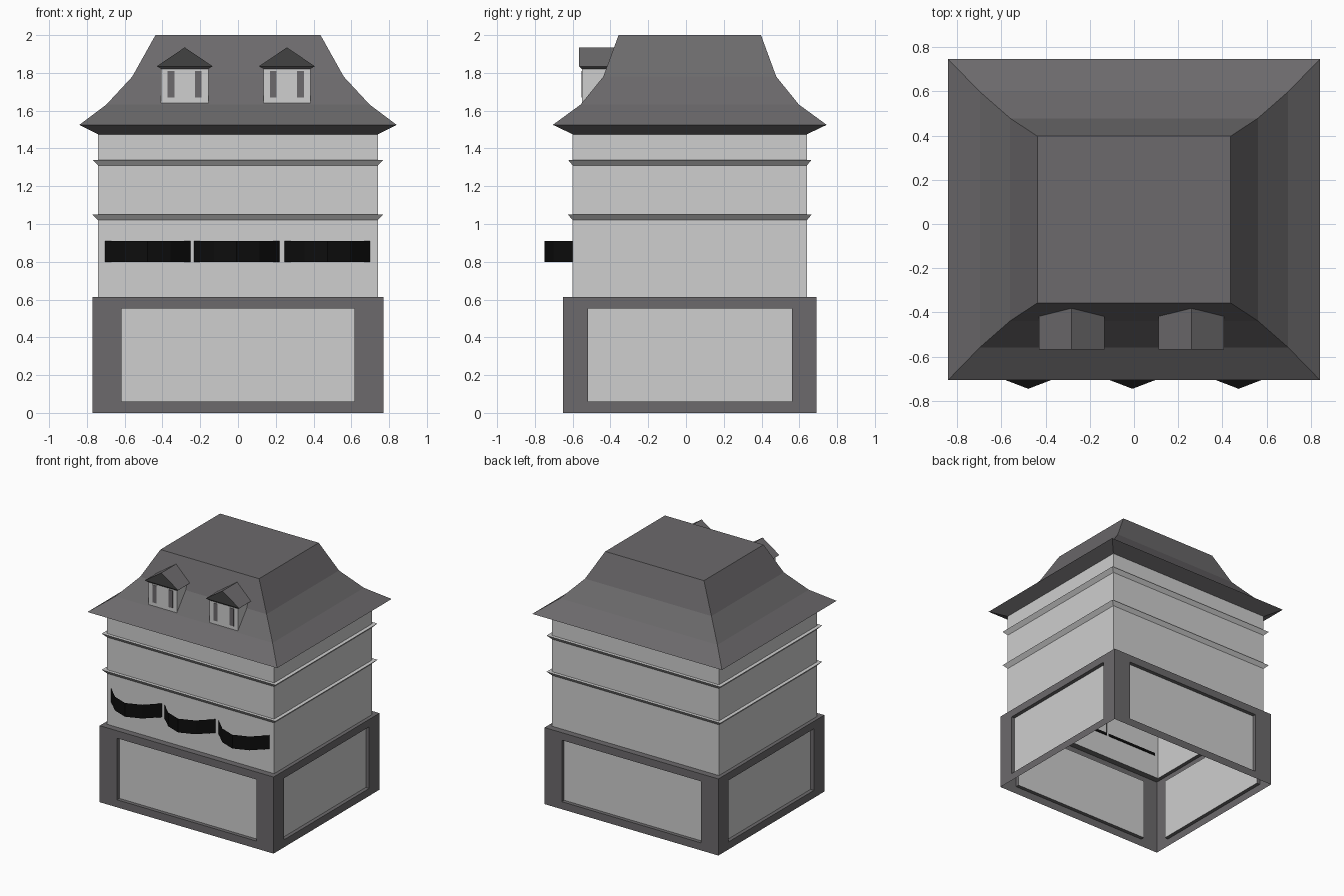
import bpy, bmesh

if "Cube" in bpy.data.objects:
    bpy.data.objects.remove(bpy.data.objects["Cube"])

CY = 0.02  # building centre in y (balconies push it back)

def material(name, rgb):
    m = bpy.data.materials.new(name)
    m.diffuse_color = (*rgb, 1)
    m.use_nodes = True
    m.node_tree.nodes["Principled BSDF"].inputs["Base Color"].default_value = m.diffuse_color
    return m

WALL = material("pale plaster", (0.62, 0.62, 0.62))
SLATE = material("slate grey", (0.15, 0.144, 0.15))
GABLE = material("dark gable grey", (0.055, 0.055, 0.055))
IRON = material("black iron", (0.004, 0.004, 0.004))

def finish(name, bm, *mats):
    me = bpy.data.meshes.new(name)
    bm.to_mesh(me)
    bm.free()
    ob = bpy.data.objects.new(name, me)
    bpy.context.collection.objects.link(ob)
    for m in mats:
        me.materials.append(m)
    return ob

def loft(rings, cap=False):
    """Stack of rectangles (half x, half y, z) joined by side faces."""
    bm = bmesh.new()
    loops = [[bm.verts.new((sx * hx, CY + sy * hy, z))
              for sx, sy in ((-1, -1), (1, -1), (1, 1), (-1, 1))]
             for hx, hy, z in rings]
    for a, b in zip(loops, loops[1:]):
        for i in range(4):
            j = (i + 1) % 4
            bm.faces.new((a[i], a[j], b[j], b[i]))
    if cap:
        bm.faces.new(loops[-1])
    bm.normal_update()
    return bm

def box(name, x0, x1, y0, y1, z0, z1, mat):
    bm = bmesh.new()
    bmesh.ops.create_cube(bm, size=1)
    for v in bm.verts:
        v.co = ((x0, x1)[v.co.x > 0], (y0, y1)[v.co.y > 0], (z0, z1)[v.co.z > 0])
    return finish(name, bm, mat)

# Plinth: open shell with a recessed pale panel in each side
bm = loft([(0.77, 0.67, 0), (0.77, 0.67, 0.613), (0.74, 0.62, 0.613)])
sides = [f for f in bm.faces if abs(f.normal.z) < 0.5]
bmesh.ops.inset_individual(bm, faces=sides, thickness=0.085)
for f in sides:
    for v in f.verts:
        if abs(f.normal.y) > 0.5:
            v.co.x = 0.617 if v.co.x > 0 else -0.617
        else:
            v.co.y = CY + (0.54 if v.co.y > CY else -0.54)
bmesh.ops.inset_individual(bm, faces=sides, thickness=0, depth=-0.03)
for f in sides:
    f.material_index = 1
finish("plinth", bm, SLATE, WALL)

# Main walls with two flared ledges
rings = [(0.74, 0.62, 0.613)]
for z in (1.02, 1.31):
    rings += [(0.74, 0.62, z), (0.77, 0.645, z + 0.03), (0.74, 0.62, z + 0.03)]
rings.append((0.74, 0.62, 1.475))
finish("walls", loft(rings), WALL)

# Flared hipped roof with sloping soffit and flat top
finish("roof", loft([(0.74, 0.62, 1.475), (0.84, 0.725, 1.525), (0.697, 0.578, 1.632),
                     (0.56, 0.458, 1.78), (0.437, 0.377, 2.0)], cap=True), SLATE)

# Dormers
for side, cx in (("left", -0.282), ("right", 0.259)):
    box("dormer_walls_" + side, cx - 0.125, cx + 0.125, -0.55, -0.42, 1.635, 1.825, WALL)
    for s in (-1, 1):
        x = cx + s * 0.072
        box("dormer_window_trim_" + side, x - 0.018, x + 0.018, -0.553, -0.549,
            1.67, 1.81, SLATE)
    bm = bmesh.new()
    for s in (-1, 1):
        for hx, y0, y1, z in ((0.148, -0.567, -0.41, 1.835), (0.122, -0.55, -0.41, 1.82)):
            for y in (y0, y1):
                bm.verts.new((cx + s * hx, y, z))
    for y in (-0.567, -0.375):
        bm.verts.new((cx, y, 1.935))
    bmesh.ops.convex_hull(bm, input=bm.verts[:])
    bm.normal_update()
    for f in bm.faces:
        f.material_index = int(f.normal.y < -0.9)
    finish("dormer_roof_" + side, bm, SLATE, GABLE)

# Bowed balconies: thin floor slab and open rail
BOW = [(-0.228, -0.598), (-0.12, -0.702), (0, -0.748), (0.12, -0.702), (0.228, -0.598)]
for side, cx in (("left", -0.478), ("middle", -0.007), ("right", 0.473)):
    bm = bmesh.new()
    low, high = ([bm.verts.new((cx + x, y, z)) for x, y in BOW] for z in (0.80, 0.91))
    for i in range(4):
        bm.faces.new((low[i], low[i + 1], high[i + 1], high[i]))
    finish("balcony_rail_" + side, bm, IRON)
    bm = bmesh.new()
    floor = bm.faces.new([bm.verts.new((cx + x, y + 0.003, 0.80)) for x, y in BOW])
    top = bmesh.ops.extrude_face_region(bm, geom=[floor], use_keep_orig=True)["geom"]
    bmesh.ops.translate(bm, vec=(0, 0, 0.02),
                        verts=[g for g in top if isinstance(g, bmesh.types.BMVert)])
    bmesh.ops.recalc_face_normals(bm, faces=bm.faces[:])
    finish("balcony_floor_" + side, bm, IRON)
